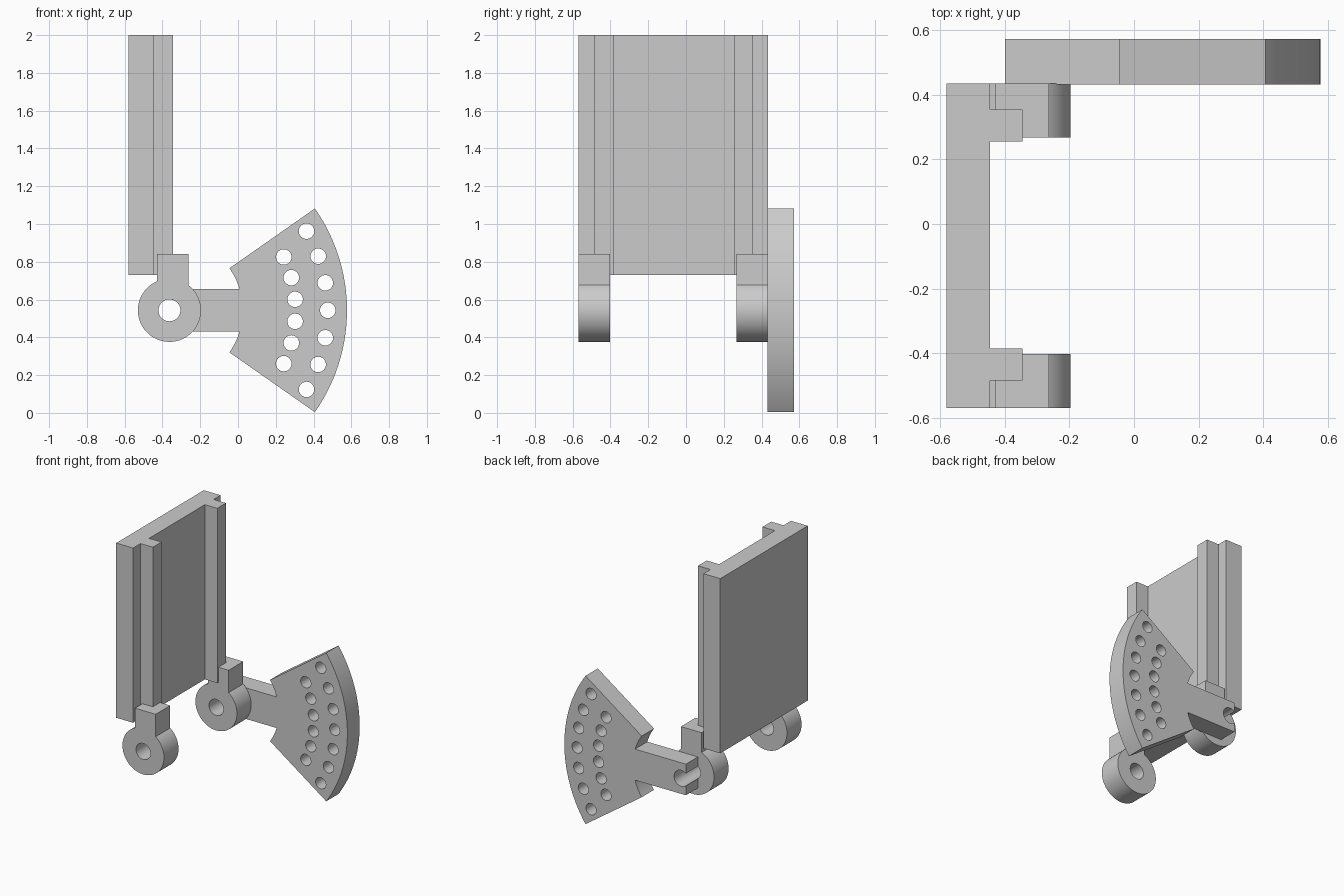
import bpy, bmesh
from math import sin, cos, radians, degrees, acos, asin

cube = bpy.data.objects.get("Cube")
if cube:
    bpy.data.objects.remove(cube, do_unlink=True)

grey = bpy.data.materials.new("plain grey")
grey.use_nodes = True
grey.diffuse_color = (0.6, 0.6, 0.6, 1)
grey.node_tree.nodes["Principled BSDF"].inputs["Base Color"].default_value = (0.6, 0.6, 0.6, 1)

PIVOT = (-0.363, 0.543)


def arc(radius, start, end, steps, centre=PIVOT):
    """Points along an arc, angles in degrees."""
    angles = [radians(start + (end - start) * i / steps) for i in range(steps + 1)]
    return [(centre[0] + radius * cos(a), centre[1] + radius * sin(a)) for a in angles]


def circle(radius, centre, steps=48):
    return arc(radius, 0, 360, steps, centre)[:-1]


def polar(radius, angle):
    return arc(radius, angle, angle, 1)[0]


def extrude(name, loops, low, high, axis):
    """Extrude an outline (first loop) with holes (other loops) along y or z."""
    curve = bpy.data.curves.new(name, 'CURVE')
    curve.dimensions = '2D'
    curve.fill_mode = 'BOTH'
    curve.extrude = (high - low) / 2
    for loop in loops:
        spline = curve.splines.new('POLY')
        spline.points.add(len(loop) - 1)
        for point, (u, v) in zip(spline.points, loop):
            point.co = (u, v, 0, 1)
        spline.use_cyclic_u = True
    temp = bpy.data.objects.new(name + "_outline", curve)
    bpy.context.collection.objects.link(temp)
    bpy.context.view_layer.update()
    graph = bpy.context.evaluated_depsgraph_get()
    mesh = bpy.data.meshes.new_from_object(temp.evaluated_get(graph))
    bpy.data.objects.remove(temp, do_unlink=True)
    bpy.data.curves.remove(curve)

    # Stand the profile up and weld the caps to the walls
    mid = (low + high) / 2
    bm = bmesh.new()
    bm.from_mesh(mesh)
    for v in bm.verts:
        x, y, z = v.co
        v.co = (x, mid - z, y) if axis == 'y' else (x, y, mid + z)
    bmesh.ops.remove_doubles(bm, verts=bm.verts, dist=0.0001)
    bmesh.ops.recalc_face_normals(bm, faces=bm.faces)
    bmesh.ops.dissolve_limit(bm, angle_limit=0.001, verts=bm.verts, edges=bm.edges)
    bm.to_mesh(mesh)
    bm.free()
    mesh.name = name
    mesh.materials.clear()
    mesh.materials.append(grey)
    obj = bpy.data.objects.new(name, mesh)
    bpy.context.collection.objects.link(obj)
    bpy.ops.object.select_all(action='DESELECT')
    obj.select_set(True)
    bpy.context.view_layer.objects.active = obj
    bpy.ops.object.shade_smooth_by_angle(angle=radians(30))
    return obj


# Upright panel with two guide rails, drawn in plan
back, face, rail = -0.58, -0.445, -0.345
plan = [(back, -0.57), (face, -0.57)]
for near, far in ((-0.485, -0.385), (0.255, 0.355)):
    plan += [(face, near), (rail, near), (rail, far), (face, far)]
plan += [(face, 0.435), (back, 0.435)]
extrude("railed_panel", [plan], 0.73, 2.0, 'z')

# Hinge lugs: a ring with a square post on top
RING, BORE = 0.167, 0.058
post_left, post_right, post_top = -0.067, 0.1, 0.84
lug = arc(RING, degrees(acos(post_left / RING)), 360 + degrees(acos(post_right / RING)), 72)
lug += [(PIVOT[0] + post_right, post_top), (PIVOT[0] + post_left, post_top)]
for name, low, high in (("front_lug", -0.57, -0.403), ("back_lug", 0.268, 0.435)):
    extrude(name, [lug, circle(BORE, PIVOT)], low, high, 'y')

# Index arm: sector plate on a bar whose end is open around the bore
INNER, OUTER, SPREAD, HALF_BAR = 0.388, 0.94, 35, 0.113
end_x = -0.40
neck = degrees(asin(HALF_BAR / INNER))
mouth = degrees(acos((end_x - PIVOT[0]) / BORE))
sector = arc(OUTER, -SPREAD, SPREAD, 48)
sector += arc(INNER, SPREAD, neck, 8)
sector += [(end_x, PIVOT[1] + HALF_BAR)]
sector += arc(BORE, mouth, -mouth, 36)
sector += [(end_x, PIVOT[1] - HALF_BAR)]
sector += arc(INNER, -neck, -SPREAD, 8)

# Two staggered rows of index holes
holes = [circle(0.041, polar(0.838, a), 32) for a in range(-30, 31, 10)]
holes += [circle(0.041, polar(0.668, a), 32) for a in range(-25, 26, 10)]
extrude("index_arm", [sector] + holes, 0.432, 0.573, 'y')
